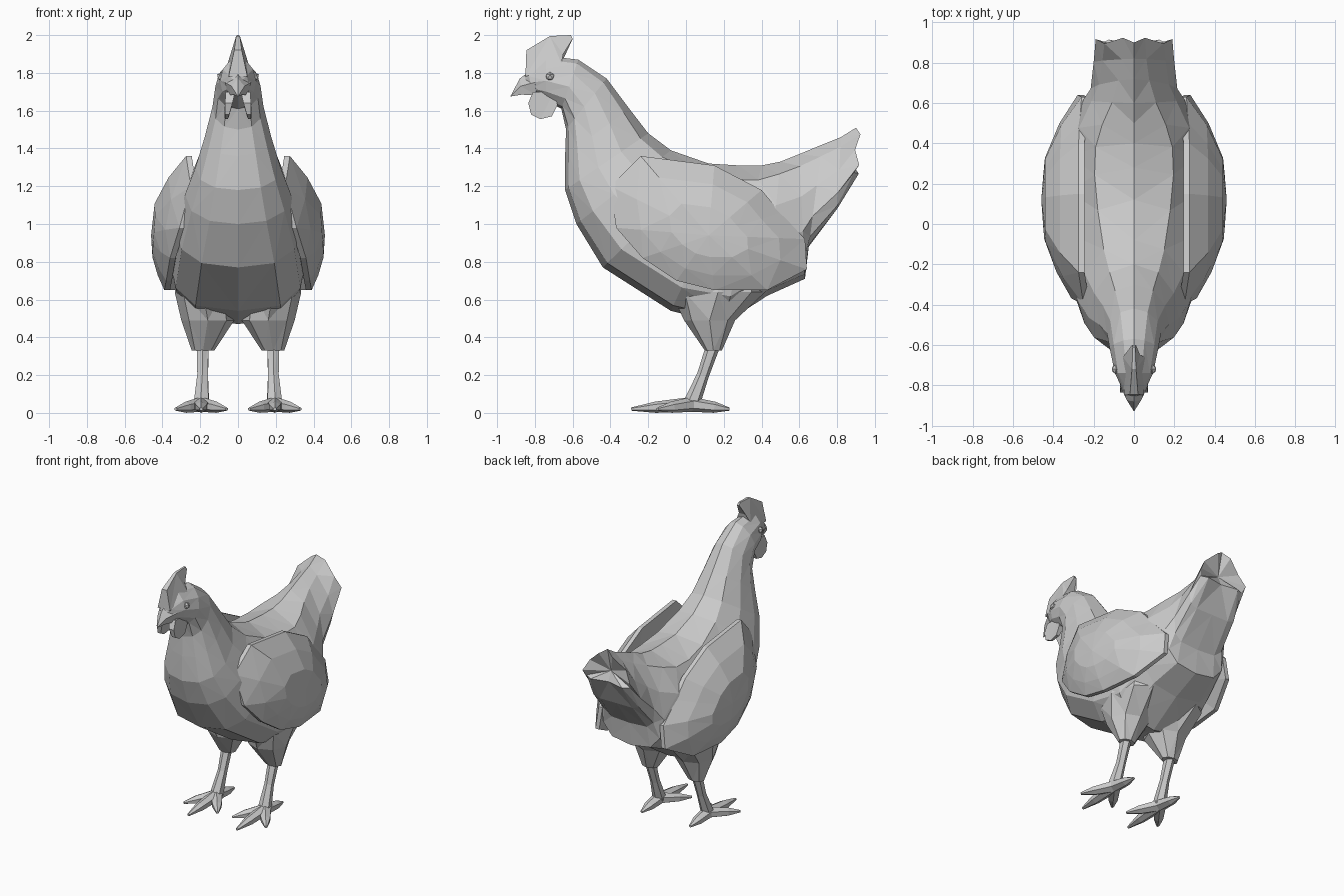
import bpy, bmesh, math
from mathutils import Vector

if "Cube" in bpy.data.objects:
    bpy.data.objects.remove(bpy.data.objects["Cube"])


def finish(bm, name, mirror=False):
    bmesh.ops.recalc_face_normals(bm, faces=bm.faces)
    me = bpy.data.meshes.new(name)
    bm.to_mesh(me)
    bm.free()
    ob = bpy.data.objects.new(name, me)
    bpy.context.collection.objects.link(ob)
    if mirror:
        ob.modifiers.new("mirror", 'MIRROR')
    return ob


def loft(name, rings, mirror=False, cap_start=None, cap_end=None):
    """Skin a list of equal rings; a cap point closes an end with a fan."""
    bm = bmesh.new()
    vr = [[bm.verts.new(p) for p in r] for r in rings]
    n = len(vr[0])
    for a, b in zip(vr, vr[1:]):
        for i in range(n):
            j = (i + 1) % n
            bm.faces.new((a[i], a[j], b[j], b[i]))
    for ring, cap in ((vr[0], cap_start), (vr[-1], cap_end)):
        if cap is None:
            bm.faces.new(ring)
        else:
            c = bm.verts.new(cap)
            for i in range(n):
                bm.faces.new((ring[i], ring[(i + 1) % n], c))
    bmesh.ops.triangulate(bm, faces=bm.faces, quad_method='SHORT_EDGE')
    return finish(bm, name, mirror)


def oval(cx, cy, cz, rx, ry, n=8):
    return [(cx + rx * math.sin(math.tau * i / n), cy + ry * math.cos(math.tau * i / n), cz)
            for i in range(n)]


def tube(name, pts, radii, n=6, mirror=True, flat=1.0):
    """Tapered limb following a path, rings square to the path."""
    pts = [Vector(p) for p in pts]
    rings = []
    for i, p in enumerate(pts):
        d = pts[min(i + 1, len(pts) - 1)] - pts[max(i - 1, 0)]
        q = d.to_track_quat('Z', 'Y')
        rings.append([p + q @ Vector(v) for v in oval(0, 0, 0, radii[i], radii[i] * flat, n)])
    return loft(name, rings, mirror)


def section(by, bz, ty, tz, w, low, peak, full=.9, n=12):
    """Body slice from belly to back: half width, sag, ridge sharpness, belly fullness."""
    pts = []
    for i in range(n):
        a = math.tau * i / n
        h = 0.5 + 0.5 * math.cos(a) - low * math.sin(a) ** 2
        power = peak if math.cos(a) > 0.01 else full
        x = w * math.copysign(abs(math.sin(a)) ** power, math.sin(a))
        pts.append(Vector((x, by + (ty - by) * h, bz + (tz - bz) * h)))
    return pts


# Head, neck, body and tail as one skin
body = [
    (-.81, 1.69, -.84, 1.82, .055, .05, 1.2), (-.74, 1.65, -.74, 1.89, .095, .05, 1.3),
    (-.66, 1.61, -.57, 1.87, .12, .05, 1.2), (-.635, 1.50, -.42, 1.77, .135, .05, 1),
    (-.64, 1.36, -.30, 1.61, .175, .08, .9), (-.64, 1.18, -.20, 1.48, .225, .1, .9),
    (-.58, 1.00, -.08, 1.39, .28, .1, .9), (-.44, .77, .12, 1.32, .335, .1, .9, .8),
    (-.08, .54, .28, 1.31, .365, .12, .9, .7), (.20, .47, .40, 1.31, .355, .1, .9, .65),
    (.43, .62, .50, 1.33, .315, .1, 1, .7), (.63, .71, .60, 1.37, .25, .12, 1.2, .7),
    (.65, .88, .72, 1.42, .215, .2, 1.5, .6), (.80, 1.08, .82, 1.46, .20, .27, 1.7, .6),
    (.90, 1.27, .91, 1.51, .19, .32, 1.8, .6)]
rings = [section(*b) for b in body]
for i, p in enumerate(rings[-1]):            # ragged tail feather tips
    p.y += .015 if i % 2 else -.01
loft("body", rings, cap_start=(0, -.87, 1.74), cap_end=(0, .86, 1.34))

# Wings: outline swelling to an outer crown, backed by a shallow inner side
outline = [(.25, -.40, 1.20), (.275, -.24, 1.36), (.275, .15, 1.31), (.275, .40, 1.18),
           (.27, .50, 1.06), (.26, .63, .92), (.28, .64, .76), (.36, .43, .65),
           (.39, .15, .65), (.38, -.05, .70), (.36, -.23, .82), (.31, -.37, .98)]
crown = Vector((.46, .12, .94))


def shrink(t, k):
    out = []
    for p in outline:
        q = Vector(p).lerp(crown, t)
        q.x = p[0] + (crown.x - p[0]) * k
        out.append(q)
    return out


inner = [Vector(p) + Vector((-.03, 0, 0)) for p in outline]
loft("wing", [inner, outline, shrink(.27, .5), shrink(.6, .9)], True,
     cap_start=(.30, .12, .96), cap_end=crown)

# Thighs
loft("thigh", [oval(.19, .16, .82, .12, .27), oval(.185, .17, .64, .15, .25),
               oval(.16, .125, .49, .14, .135), oval(.185, .145, .33, .06, .045)], True)

# Shanks and toes
tube("shank", [(.187, .145, .36), (.187, .09, .20), (.193, .03, .05)], [.037, .032, .045])
toes = {"middle_toe": (.195, -.29, .02), "outer_toe": (.33, -.15, .02),
        "inner_toe": (.06, -.15, .02), "back_toe": (.195, .23, .02)}
for name, tip in toes.items():
    a, b = Vector((.195, .03, .045)), Vector(tip)
    mid = a.lerp(b, .6)
    mid.z = .03
    tube(name, [a, mid, b], [.046, .035, .01], flat=.85)

# Beak
bk = [[(0, -.80, 1.83), (.07, -.80, 1.75), (.05, -.79, 1.68), (-.05, -.79, 1.68), (-.07, -.80, 1.75)],
      [(0, -.88, 1.77), (.035, -.875, 1.73), (.025, -.87, 1.685), (-.025, -.87, 1.685),
       (-.035, -.875, 1.73)]]
loft("beak", bk, cap_end=(0, -.93, 1.675))


def plate(name, yz, thick, x0=0.0, lean=0.0, mirror=False):
    """Lobe drawn in side view; thick gives half thickness, lean tilts it outward."""
    rows = [[(x0 + lean * (1.7 - z) + s * t, y, z) for (y, z), t in zip(yz, thick)]
            for s in (-1, 1)]
    return loft(name, rows, mirror)


# Comb, wattles and eyes
plate("comb", [(-.85, 1.78), (-.845, 1.92), (-.72, 1.995), (-.61, 2.0), (-.60, 1.98),
               (-.65, 1.90), (-.66, 1.85)], [.05, .02, .01, .006, .01, .03, .055])
plate("wattle", [(-.81, 1.70), (-.835, 1.64), (-.82, 1.58), (-.77, 1.555), (-.71, 1.57),
                 (-.68, 1.63), (-.70, 1.70)], [.025, .02, .012, .008, .012, .02, .025],
      .04, .15, True)
bm = bmesh.new()
bmesh.ops.create_icosphere(bm, subdivisions=1, radius=.025)
bmesh.ops.translate(bm, verts=bm.verts, vec=(.088, -.72, 1.78))
finish(bm, "eye", True)
